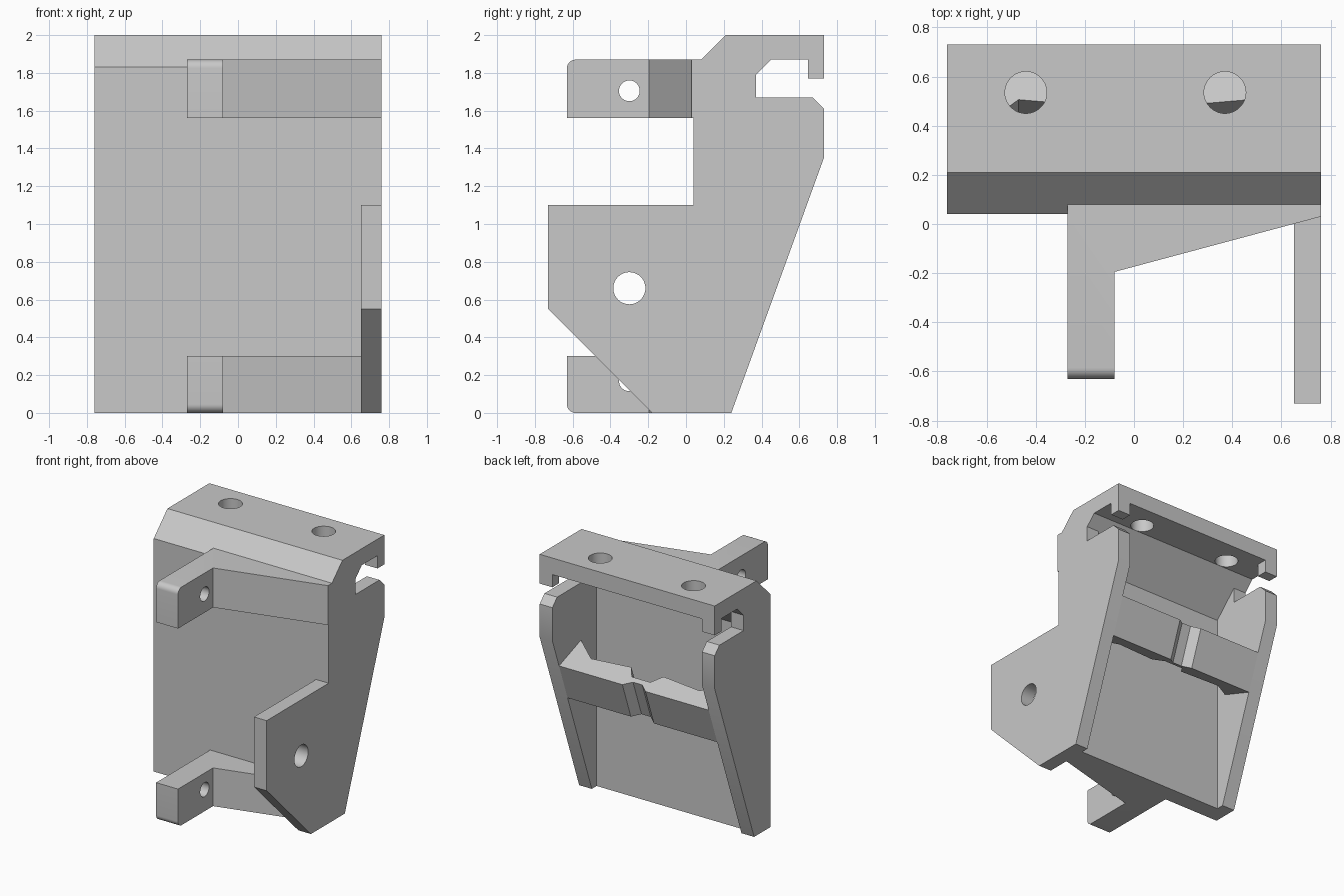
import bpy, bmesh, math
from mathutils import Vector, Matrix

cube = bpy.data.objects.get("Cube")
if cube:
    bpy.data.objects.remove(cube, do_unlink=True)

grey = bpy.data.materials.new("plain_grey")
grey.use_nodes = True
colour = (0.58, 0.58, 0.58, 1)
grey.diffuse_color = colour
grey.node_tree.nodes["Principled BSDF"].inputs["Base Color"].default_value = colour

W = 0.76          # half width
INNER = 0.65      # inner side of the side plates


def prism(name, points, sweep, round_edge=None):
    """Extrude a flat outline along a vector; optionally round one edge."""
    bm = bmesh.new()
    face = bm.faces.new([bm.verts.new(p) for p in points])
    out = bmesh.ops.extrude_face_region(bm, geom=[face])
    moved = [v for v in out["geom"] if isinstance(v, bmesh.types.BMVert)]
    bmesh.ops.translate(bm, verts=moved, vec=sweep)
    if round_edge:
        y, z = round_edge
        edges = [e for e in bm.edges
                 if all(abs(v.co.y - y) < 1e-4 and abs(v.co.z - z) < 1e-4 for v in e.verts)]
        bmesh.ops.bevel(bm, geom=edges, offset=0.045, segments=8, profile=0.5, affect='EDGES')
    bmesh.ops.recalc_face_normals(bm, faces=bm.faces)
    mesh = bpy.data.meshes.new(name)
    bm.to_mesh(mesh)
    bm.free()
    mesh.materials.append(grey)
    obj = bpy.data.objects.new(name, mesh)
    bpy.context.collection.objects.link(obj)
    return obj


def side_profile(name, outline, x0, x1):
    return prism(name, [(x0, y, z) for y, z in outline], Vector((x1 - x0, 0, 0)))


def drill(obj, centre, radius, depth, axis):
    """Cut a round hole along x or z."""
    turn = Matrix.Rotation(math.pi / 2, 4, 'Y') if axis == 'X' else Matrix()
    bm = bmesh.new()
    bmesh.ops.create_cone(bm, cap_ends=True, segments=48, radius1=radius, radius2=radius,
                          depth=depth, matrix=Matrix.Translation(centre) @ turn)
    mesh = bpy.data.meshes.new("hole_cutter")
    bm.to_mesh(mesh)
    bm.free()
    mesh.materials.append(grey)
    cutter = bpy.data.objects.new("hole_cutter", mesh)
    cutter.hide_render = True
    bpy.context.collection.objects.link(cutter)
    mod = obj.modifiers.new("hole", 'BOOLEAN')
    mod.operation, mod.solver, mod.object = 'DIFFERENCE', 'EXACT', cutter
    bpy.context.view_layer.objects.active = obj
    bpy.ops.object.modifier_apply(modifier=mod.name)
    bpy.data.objects.remove(cutter, do_unlink=True)


# Front wall, diagonal brace and top plate in one section
wall = side_profile("wall_and_top", [
    (0.04, 0), (0.18, 0), (0.18, 1.6), (0.45, 1.87), (0.73, 1.87),
    (0.73, 2), (0.21, 2), (0.04, 1.83)], -INNER, INNER)
for x in (-0.44, 0.37):
    drill(wall, (x, 0.535, 1.93), 0.085, 0.5, 'Z')

# Side plates share the hooked back edge
hook = [(0.04, 1.83), (0.21, 2), (0.73, 2), (0.73, 1.77), (0.645, 1.77), (0.645, 1.87),
        (0.45, 1.87), (0.37, 1.79), (0.37, 1.67), (0.67, 1.67), (0.73, 1.61),
        (0.73, 1.35), (0.24, 0)]
side_profile("right_side_plate", hook + [(0.04, 0)], -W, -INNER)
flap = [(-0.18, 0), (-0.73, 0.55), (-0.73, 1.1), (0.04, 1.1)]
left_plate = side_profile("left_side_plate", hook + flap, INNER, W)
drill(left_plate, (0.7, -0.3, 0.66), 0.085, 0.4, 'X')

# Front arms with a tapering web
arm_plan = [(-0.27, 0.05), (-0.27, -0.63), (-0.08, -0.63), (-0.08, -0.195),
            (W, 0.03), (W, 0.05)]
upper_plan = [(x, 0.08 if y == 0.05 else y) for x, y in arm_plan]
for name, plan, low, high, rounded, hole in (
        ("upper_arm", upper_plan, 1.56, 1.87, 1.87, 1.705),
        ("lower_arm", arm_plan, 0, 0.3, 0, 0.17)):
    arm = prism(name, [(x, y, low) for x, y in plan],
                Vector((0, 0, high - low)), (-0.63, rounded))
    drill(arm, (-0.175, -0.3, hole), 0.055, 0.4, 'X')

# Leaning crossbar: half plan as (x, depth), mirrored, swept along the sloped edge
front = [(INNER, 0.29), (0.47, 0.15), (0.14, 0.18), (0.08, 0.095)]
back = [(0.04, 0.05), (0.1, 0), (INNER, 0)]
plan = front + [(-x, d) for x, d in front[::-1]]
plan += [(-x, d) for x, d in back[::-1]] + back
slope = Vector((0, 0.49, 1.35)).normalized()
inward = Vector((0, -slope.z, slope.y))
start = Vector((0, 0.24 + 0.83 * 0.49 / 1.35, 0.83))
prism("crossbar", [start + inward * d + Vector((x, 0, 0)) for x, d in plan], slope * 0.31)

# Smooth the round parts, keep corners sharp
for obj in bpy.context.collection.objects:
    if obj.type == 'MESH' and grey.name in obj.data.materials:
        bpy.ops.object.select_all(action='DESELECT')
        obj.select_set(True)
        bpy.context.view_layer.objects.active = obj
        bpy.ops.object.shade_smooth_by_angle(angle=math.radians(20))
